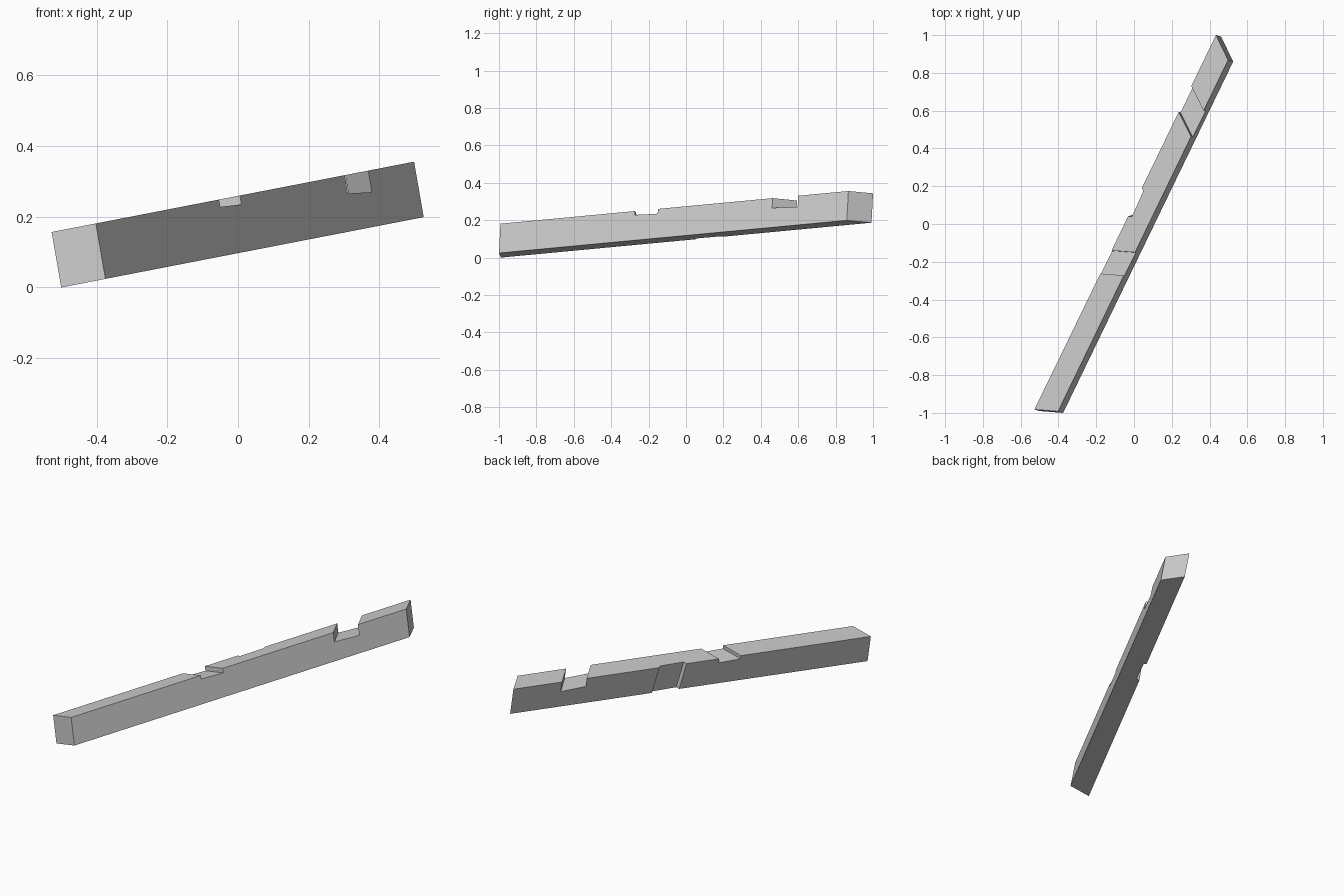
import bpy
from mathutils import Vector

cube = bpy.data.objects.get("Cube")
if cube:
    bpy.data.objects.remove(cube, do_unlink=True)

HEIGHT = 0.16
UP = Vector((-0.17, 0.05, 0.98))      # height direction of the tilted beam
SLOPE = 0.194                          # rise of the underside along x

grey = bpy.data.materials.new("plain grey")
grey.use_nodes = True
colour = (0.6, 0.6, 0.6, 1)
grey.diffuse_color = colour
grey.node_tree.nodes["Principled BSDF"].inputs["Base Color"].default_value = colour


def place(plan, h):
    """Point above the sloping underside, h along the beam's height."""
    x, y = plan
    return Vector((x, y, SLOPE * (x + 0.5))) + UP * h


def block(name, plan, low, high, lean=Vector((0, 0))):
    """Six-sided block; low holds one height per corner, lean skews it with height."""
    verts = [place(p + lean * h, h) for p, h in zip(plan, low)]
    verts += [place(p + lean * high, high) for p in plan]
    faces = [(3, 2, 1, 0), (4, 5, 6, 7)]
    faces += [(i, (i + 1) % 4, (i + 1) % 4 + 4, i + 4) for i in range(4)]
    mesh = bpy.data.meshes.new(name)
    mesh.from_pydata(verts, [], faces)
    mesh.materials.append(grey)
    obj = bpy.data.objects.new(name, mesh)
    bpy.context.collection.objects.link(obj)
    return obj


def right_edge(y):
    return Vector((-0.375 + 0.484 * (y + 1), y))


def left_edge(y):
    return Vector((-0.5 + 0.485 * (y + 0.99), y))


def notch(name, y0, y1, across, floor):
    """Cutter running over the top, from the right edge along 'across'."""
    a, b, d = right_edge(y0), right_edge(y1), Vector(across)
    plan = [a - d, b - d, b + d * 2, a + d * 2]
    return block(name, plan, [floor[0], floor[1], floor[1], floor[0]], 0.3)


# Beam with differently mitred ends
corners = [left_edge(-0.99), right_edge(-1.0), right_edge(0.86), left_edge(0.992)]
beam = block("beam", corners, [0] * 4, HEIGHT)

# Two notches over the top
cutters = [
    notch("front_notch_cutter", -0.28, -0.158, (-0.13, 0.01), (0.139, 0.134)),
    notch("back_notch_cutter", 0.455, 0.592, (-0.07, 0.14), (0.107, 0.098)),
]

# Shallow leaning recess in the side
p, q = left_edge(0.055), left_edge(0.205)
dp, dq = Vector((0.02, -0.002)), Vector((0.008, -0.016))
cutters.append(block("side_recess_cutter", [p - dp, p + dp, q + dq, q - dq],
                     [-0.05] * 4, 0.21, Vector((-0.07, -0.144))))

for cutter in cutters:
    cutter.hide_render = True
    cutter.hide_set(True)
    mod = beam.modifiers.new(cutter.name, "BOOLEAN")
    mod.operation = "DIFFERENCE"
    mod.solver = "EXACT"
    mod.object = cutter
